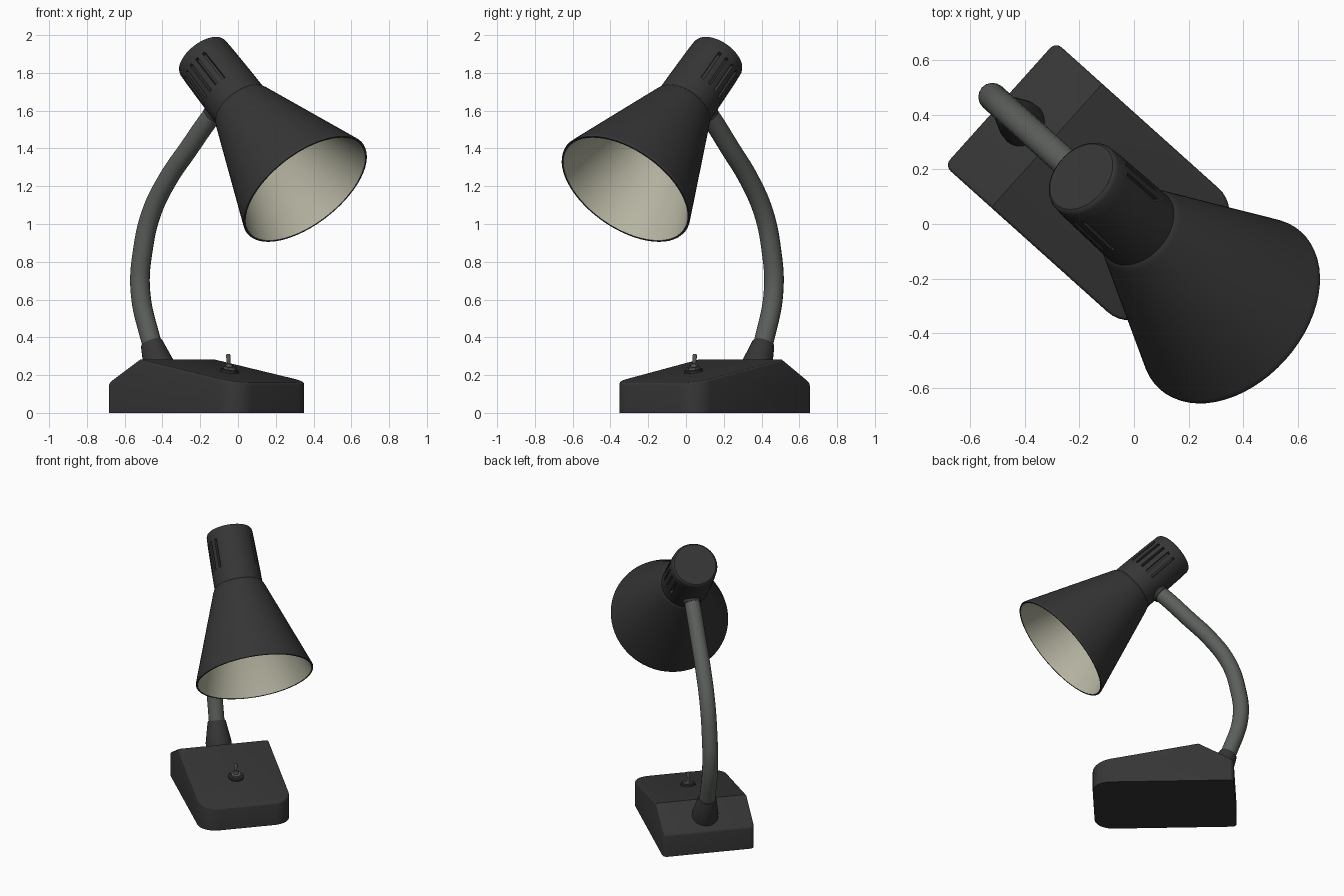
import bpy, bmesh, math
from mathutils import Matrix, Vector

if "Cube" in bpy.data.objects:
    bpy.data.objects.remove(bpy.data.objects["Cube"])

TURN = Matrix.Rotation(math.radians(-41.9), 4, 'Z')   # whole lamp is turned on the desk


def material(name, rgb):
    m = bpy.data.materials.new(name)
    m.diffuse_color = (*rgb, 1)
    m.use_nodes = True
    m.node_tree.nodes["Principled BSDF"].inputs["Base Color"].default_value = m.diffuse_color
    return m


BLACK = material("charcoal_plastic", (0.036, 0.036, 0.036))
CREAM = material("cream_lining", (0.47, 0.46, 0.36))
GREY = material("grey_neck", (0.105, 0.115, 0.105))
STEEL = material("dark_steel", (0.09, 0.095, 0.09))


def finish(name, bm, mats, matrix=Matrix(), smooth=35):
    bm.transform(TURN @ matrix)
    bmesh.ops.recalc_face_normals(bm, faces=bm.faces)
    me = bpy.data.meshes.new(name)
    bm.to_mesh(me)
    bm.free()
    for m in mats:
        me.materials.append(m)
    ob = bpy.data.objects.new(name, me)
    bpy.context.collection.objects.link(ob)
    activate(ob)
    bpy.ops.object.shade_smooth_by_angle(angle=math.radians(smooth))
    return ob


def activate(ob):
    bpy.ops.object.select_all(action='DESELECT')
    ob.select_set(True)
    bpy.context.view_layer.objects.active = ob


def frame(origin, axis):
    """Local z along axis, local x in the lamp's plane."""
    a = Vector(axis).normalized()
    x = Vector((-a.z, 0, a.x))
    m = Matrix((x, a.cross(x), a)).transposed().to_4x4()
    m.translation = origin
    return m


def lathe(profile, segs, inner_from=None, slots=None):
    """Revolve (distance, radius) points; rows from inner_from use slot 1."""
    bm = bmesh.new()
    rings = [[bm.verts.new((r * math.cos(2 * math.pi * i / segs),
                            r * math.sin(2 * math.pi * i / segs), t))
              for i in range(segs)] for t, r in profile]
    vents = []
    for k in range(len(rings) - 1):
        for i in range(segs):
            j = (i + 1) % segs
            f = bm.faces.new((rings[k][i], rings[k][j], rings[k + 1][j], rings[k + 1][i]))
            if inner_from is not None and k >= inner_from:
                f.material_index = 1
            if slots and k == slots[0] and i in slots[1]:
                vents.append(f)
    bmesh.ops.remove_doubles(bm, verts=bm.verts, dist=1e-5)
    bmesh.ops.recalc_face_normals(bm, faces=bm.faces)
    if vents:
        bmesh.ops.inset_individual(bm, faces=vents, thickness=0.001, depth=-0.028)
    return bm


# Base: wedge with a ridge, round front corners and softened edges
bm = bmesh.new()
outline = [(-0.66, 0), (-0.66, 0.155), (-0.43, 0.283), (0.263, 0.158), (0.263, 0)]
sides = [[bm.verts.new((u, v, z)) for u, z in outline] for v in (-0.305, 0.305)]
for s in sides:
    bm.faces.new(s)
for i in range(5):
    j = (i + 1) % 5
    bm.faces.new((sides[0][i], sides[0][j], sides[1][j], sides[1][i]))
bmesh.ops.recalc_face_normals(bm, faces=bm.faces)
for u_test, radius, n in ((0.2, 0.12, 8), (-0.6, 0.03, 4)):
    upright = [e for e in bm.edges
               if abs(e.verts[0].co.x - e.verts[1].co.x) < 1e-4
               and abs(e.verts[0].co.y - e.verts[1].co.y) < 1e-4
               and abs(e.verts[0].co.y) > 0.3
               and (e.verts[0].co.x - u_test) * u_test > 0]
    bmesh.ops.bevel(bm, geom=upright, offset=radius, offset_type='OFFSET',
                    segments=n, profile=0.5, affect='EDGES')
top_edges = [e for e in bm.edges if all(v.co.z > 0.1 for v in e.verts)
             and len(e.link_faces) == 2
             and e.calc_face_angle(0) > math.radians(40)]
bmesh.ops.bevel(bm, geom=top_edges, offset=0.014, offset_type='OFFSET',
                segments=3, profile=0.5, affect='EDGES')
finish("base", bm, [BLACK], smooth=18)

# Neck collar, square to the rear slope of the base
finish("neck_collar", lathe([(0, 0), (0, 0.086), (0.05, 0.084), (0.18, 0.060),
                             (0.19, 0.055), (0.19, 0)], 32),
       [BLACK], frame((-0.54, 0, 0.2), (-0.40, 0, 0.9)))

# Bent neck
curve = bpy.data.curves.new("neck", 'CURVE')
curve.dimensions = '3D'
curve.bevel_depth = 0.052
curve.bevel_resolution = 6
curve.resolution_u = 10
curve.use_fill_caps = True
path = [(-0.56, 0.25), (-0.625, 0.40), (-0.695, 0.65), (-0.675, 0.87), (-0.615, 1.06),
        (-0.50, 1.236), (-0.35, 1.40), (-0.2, 1.56), (-0.08, 1.67)]
spline = curve.splines.new('BEZIER')
spline.bezier_points.add(len(path) - 1)
for p, (u, z) in zip(spline.bezier_points, path):
    p.co = TURN @ Vector((u, 0, z))
    p.handle_left_type = p.handle_right_type = 'AUTO'
curve.materials.append(GREY)
neck = bpy.data.objects.new("neck", curve)
bpy.context.collection.objects.link(neck)
activate(neck)
bpy.ops.object.convert(target='MESH')
bpy.ops.object.shade_smooth_by_angle(angle=math.radians(40))

# Cuff where the neck meets the head
finish("neck_cuff", lathe([(0, 0), (0, 0.057), (0.09, 0.06), (0.09, 0)], 28),
       [BLACK], frame((-0.18, 0, 1.575), (0.7, 0, 0.7)))

# Head: vented cap and conical shade share one axis
head = frame((-0.26, 0, 1.89), (0.724, 0, -0.69))
vent_ids = [c + 3 * k for c in (14, 45) for k in range(-2, 3)]
finish("vented_cap", lathe([(0, 0), (0, 0.137), (0.006, 0.145), (0.018, 0.15), (0.075, 0.153),
                            (0.275, 0.157), (0.39, 0.158), (0.40, 0.15), (0.40, 0)],
                           60, slots=(4, vent_ids)), [BLACK], head)
shade = [(0.37, 0.13), (0.382, 0.155), (0.392, 0.164), (0.41, 0.172), (1.0, 0.383),
         (1.015, 0.388), (1.022, 0.386), (1.022, 0.376), (1.005, 0.371),
         (0.43, 0.163), (0.42, 0.15), (0.405, 0.12), (0.405, 0)]
finish("shade", lathe(shade, 60, inner_from=7), [BLACK, CREAM], head)

# Toggle switch on the front slope
slope = frame((-0.062, 0, 0.208), (0.177, 0, 0.984))
finish("switch_washer", lathe([(0, 0), (0, 0.05), (0.018, 0.05), (0.022, 0.046), (0.022, 0)], 28),
       [BLACK], slope)
finish("switch_nut", lathe([(0.02, 0), (0.02, 0.036), (0.036, 0.036), (0.036, 0)], 6),
       [STEEL], slope)
finish("switch_lever", lathe([(0.03, 0), (0.03, 0.02), (0.05, 0.018), (0.052, 0.009),
                              (0.095, 0.012), (0.104, 0.008), (0.104, 0)], 16),
       [STEEL], frame((-0.062, 0, 0.208), (-0.08, 0, 1)))
